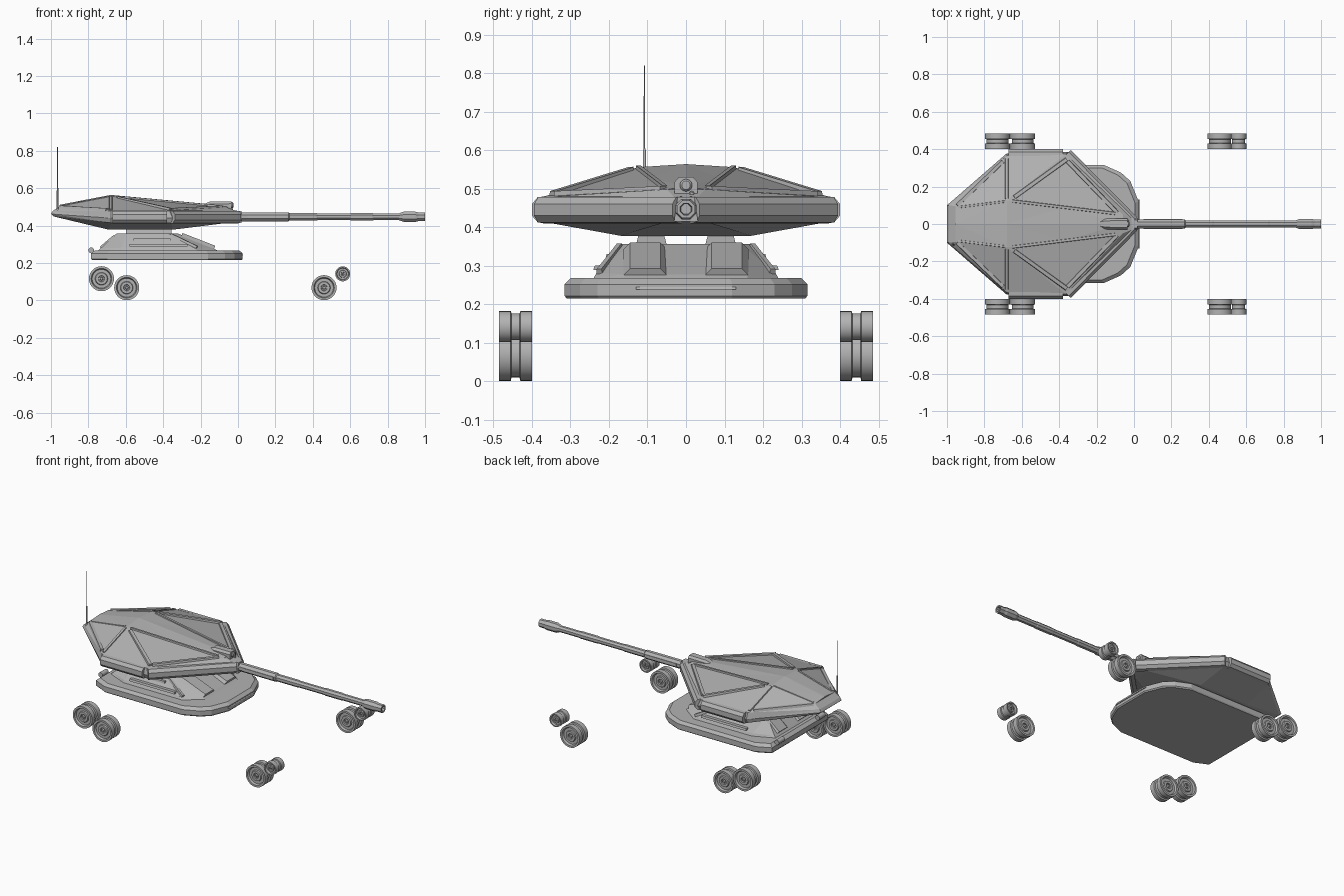
import bpy, bmesh, math
from mathutils import Vector

if "Cube" in bpy.data.objects:
    bpy.data.objects.remove(bpy.data.objects["Cube"])

grey = bpy.data.materials.new("armour_grey")
grey.diffuse_color = (0.45, 0.45, 0.45, 1)
grey.use_nodes = True
grey.node_tree.nodes["Principled BSDF"].inputs["Base Color"].default_value = grey.diffuse_color


def finish(name, bm, mirror=False, smooth=False):
    me = bpy.data.meshes.new(name)
    bm.to_mesh(me)
    bm.free()
    ob = bpy.data.objects.new(name, me)
    bpy.context.collection.objects.link(ob)
    me.materials.append(grey)
    if mirror:
        ob.modifiers.new("Mirror", 'MIRROR').use_axis = (False, True, False)
    if smooth:
        bpy.ops.object.select_all(action='DESELECT')
        ob.select_set(True)
        bpy.context.view_layer.objects.active = ob
        bpy.ops.object.shade_smooth_by_angle(angle=math.radians(35))
    return ob


def loft(name, rings, crown=0.0):
    """Half shell from rings (low to high, front to back), closed and mirrored."""
    low = [(x, 0, z) for x, y, z in rings[0]]
    top = [(x, 0, z + crown) for x, y, z in rings[-1]]
    cols = []
    for r in [low] + rings + [top]:
        f, b = r[0], r[-1]
        cols.append([(f[0], 0, f[2])] + list(r) + [(b[0], 0, b[2])])
    bm, made = bmesh.new(), {}

    def tri(*pts):
        if len(set(pts)) == 3:
            vs = [made.get(p) or made.setdefault(p, bm.verts.new(p)) for p in pts]
            if bm.faces.get(vs) is None:
                bm.faces.new(vs)

    for a, b in zip(cols, cols[1:]):
        for j in range(len(a) - 1):
            if j < 2:
                tri(a[j], a[j + 1], b[j])
                tri(a[j + 1], b[j + 1], b[j])
            else:
                tri(a[j], a[j + 1], b[j + 1])
                tri(a[j], b[j + 1], b[j])
    return finish(name, bm, True)


def hull(name, pts, mirror=False):
    bm = bmesh.new()
    for p in pts:
        bm.verts.new(p)
    res = bmesh.ops.convex_hull(bm, input=bm.verts)
    loose = [v for v in bm.verts if not v.link_faces]
    bmesh.ops.delete(bm, geom=loose, context='VERTS')
    bmesh.ops.recalc_face_normals(bm, faces=bm.faces)
    return finish(name, bm, mirror)


def beam(name, p, q, w, h, mirror=True, up=(0, 0, 1)):
    """Bar from p to q with bevelled top edges."""
    p, q = Vector(p), Vector(q)
    s = (q - p).cross(Vector(up)).normalized()
    n = s.cross(q - p).normalized()
    sec = [(-w / 2, -h / 2), (w / 2, -h / 2), (w * .35, h / 2), (-w * .35, h / 2)]
    return hull(name, [e + s * a + n * b for e in (p, q) for a, b in sec], mirror)


def skirt(name, p, q, out):
    """Faceted armour plate standing along the turret edge p-q."""
    sec = [(-.02, .480), (.002, .478), (.017, .460), (.017, .430), (.002, .413), (-.02, .410)]
    n = Vector((out[0], out[1], 0)).normalized()
    return hull(name, [Vector((e[0], e[1], z)) + n * d for e in (p, q) for d, z in sec], True)


def lathe(name, prof, axis, loc, segs, mirror=False, smooth=True, turn=0.0):
    bm, rows = bmesh.new(), []
    for t, r in prof:
        row = []
        for i in range(segs):
            a = 2 * math.pi * i / segs + turn
            c, s = r * math.cos(a), r * math.sin(a)
            v = {'x': (t, c, s), 'y': (c, t, s), 'z': (c, s, t)}[axis]
            row.append(bm.verts.new(Vector(v) + Vector(loc)))
        rows.append(row)
    for a, b in zip(rows, rows[1:]):
        for i in range(segs):
            k = (i + 1) % segs
            bm.faces.new((a[i], a[k], b[k], b[i]))
    bm.faces.new(rows[0])
    bm.faces.new(rows[-1])
    bmesh.ops.recalc_face_normals(bm, faces=bm.faces)
    return finish(name, bm, mirror, smooth)


# Turret shell: bottom, lower belt, middle belt, upper belt, roof
loft("turret_shell", [
    [(-.02, .03, .42), (-.35, .17, .378), (-.69, .17, .378), (-.97, .09, .445)],
    [(-.01, .03, .42), (-.355, .375, .415), (-.68, .37, .415), (-.985, .10, .449)],
    [(0, .03, .45), (-.35, .385, .44), (-.68, .378, .44), (-1, .10, .462)],
    [(-.01, .03, .478), (-.365, .375, .478), (-.68, .365, .478), (-.99, .10, .478)],
    [(-.06, .05, .498), (-.37, .088, .527), (-.68, .125, .556), (-.955, .095, .503)],
], crown=.008)

# Edge armour and raised ribs on the roof
skirt("side_skirt", (-.67, .383), (-.38, .383), (0, 1))
skirt("front_skirt", (-.35, .383), (.005, .024), (.37, .35))
beam("roof_rib", (-.65, .123, .553), (-.10, .056, .502), .018, .014)
beam("cheek_rib", (-.64, .143, .548), (-.36, .345, .486), .026, .016)
beam("brow_rib", (-.355, .335, .486), (-.09, .06, .499), .026, .016)
beam("rear_rib", (-.945, .10, .500), (-.70, .335, .486), .024, .014)
beam("rear_roof_rib", (-.94, .09, .505), (-.69, .12, .554), .014, .008)
beam("shoulder_rib", (-.68, .135, .552), (-.68, .35, .482), .02, .012)

# Gun mantlet, barrel and muzzle
beam("mantlet", (-.12, 0, .447), (.02, 0, .447), .062, .064, False)
k = 1 / math.cos(math.pi / 8)
lathe("gun_barrel", [(t, r * k) for t, r in [
    (-.05, .024), (.27, .024), (.275, .020), (.42, .020), (.425, .018), (.60, .018),
    (.605, .020), (.72, .020), (.725, .018), (.88, .018)]],
    'x', (0, 0, .447), 8, smooth=False, turn=math.pi / 8)
for s in (-1, 1):
    beam("sleeve_side_plate", (.05, s * .024, .447), (.26, s * .024, .447), .008, .02, False)
lathe("muzzle", [(t, r * k) for t, r in [
    (.86, .018), (.885, .027), (.95, .027), (.965, .023), (1, .023), (1, .015), (.97, .013)]],
    'x', (0, 0, .447), 8, smooth=False, turn=math.pi / 8)

# Sight housing over the gun
hull("sight_housing", [(x, s * y, z) for s in (-1, 1) for x, y, z in [
    (-.20, .012, .49), (-.20, .008, .508), (-.15, .028, .475), (-.15, .028, .515),
    (-.15, .017, .528), (-.035, .030, .475), (-.035, .030, .517), (-.035, .019, .530)]])
lathe("sight_lens", [(-.05, .016), (-.03, .016), (-.025, .011)], 'x', (0, 0, .509), 20)
lathe("small_lens", [(-.05, .007), (-.03, .007), (-.027, .004)], 'x', (0, .015, .487), 12)

# Aerial on the rear corner
lathe("aerial", [(.455, .009), (.485, .008), (.49, .0045), (.60, .004), (.605, .0022), (.82, .0015)],
      'z', (-.965, -.108, 0), 10)

# Neck blocks joining turret and body
beam("neck_block", (-.60, .09, .369), (-.355, .09, .369), .085, .05)


# Lower body: base plate and sloped superstructure
def base_ring(f, z):
    pts = [(.025, .12), (-.02, .23), (-.07, .275), (-.16, .315), (-.70, .315), (-.785, .275)]
    return [(-.38 + (x + .38) * f, y * f, z) for x, y in pts]


loft("base_plate", [base_ring(.985, .215), base_ring(1, .222), base_ring(1, .252), base_ring(.95, .268)])
loft("superstructure", [
    [(-.10, .16, .26), (-.22, .24, .268), (-.62, .24, .268), (-.755, .19, .258)],
    [(-.13, .16, .278), (-.24, .232, .282), (-.62, .232, .282), (-.735, .18, .278)],
    [(-.32, .14, .357), (-.38, .17, .357), (-.60, .17, .357), (-.65, .13, .357)],
])
beam("front_hatch", (-.125, .106, .284), (-.30, .106, .352), .112, .018)
beam("rear_hatch", (-.735, .10, .282), (-.66, .10, .346), .11, .012)
beam("side_step", (-.58, .226, .295), (-.27, .226, .295), .03, .012)
beam("side_rail", (-.56, .198, .325), (-.36, .198, .325), .022, .012)
beam("side_hatch_edge", (-.22, .225, .285), (-.36, .172, .352), .018, .014)
beam("front_step", (.018, -.13, .242), (.018, .13, .242), .022, .006, False)
lathe("tow_pin", [(.17, .015), (.23, .015)], 'y', (-.785, 0, .268), 16, True)

# Road wheels: twin tyres with a groove and dished faces, mirrored left and right
half = [(.0105, .058), (.0125, .067), (.0425, .067), (.0425, .055), (.030, .050),
        (.030, .034), (.037, .031), (.037, .017), (.030, .015), (.030, .009), (.040, .007)]
for name, x, z, f in [("rear_wheel", -.73, .116, 1), ("second_wheel", -.595, .068, 1),
                      ("third_wheel", .46, .068, 1), ("front_wheel", .56, .142, .6)]:
    prof = [(-t, r * f) for t, r in reversed(half)] + [(t, r * f) for t, r in half]
    lathe(name, [(.4425 + t, r) for t, r in prof], 'y', (x, 0, z), 28, True)
